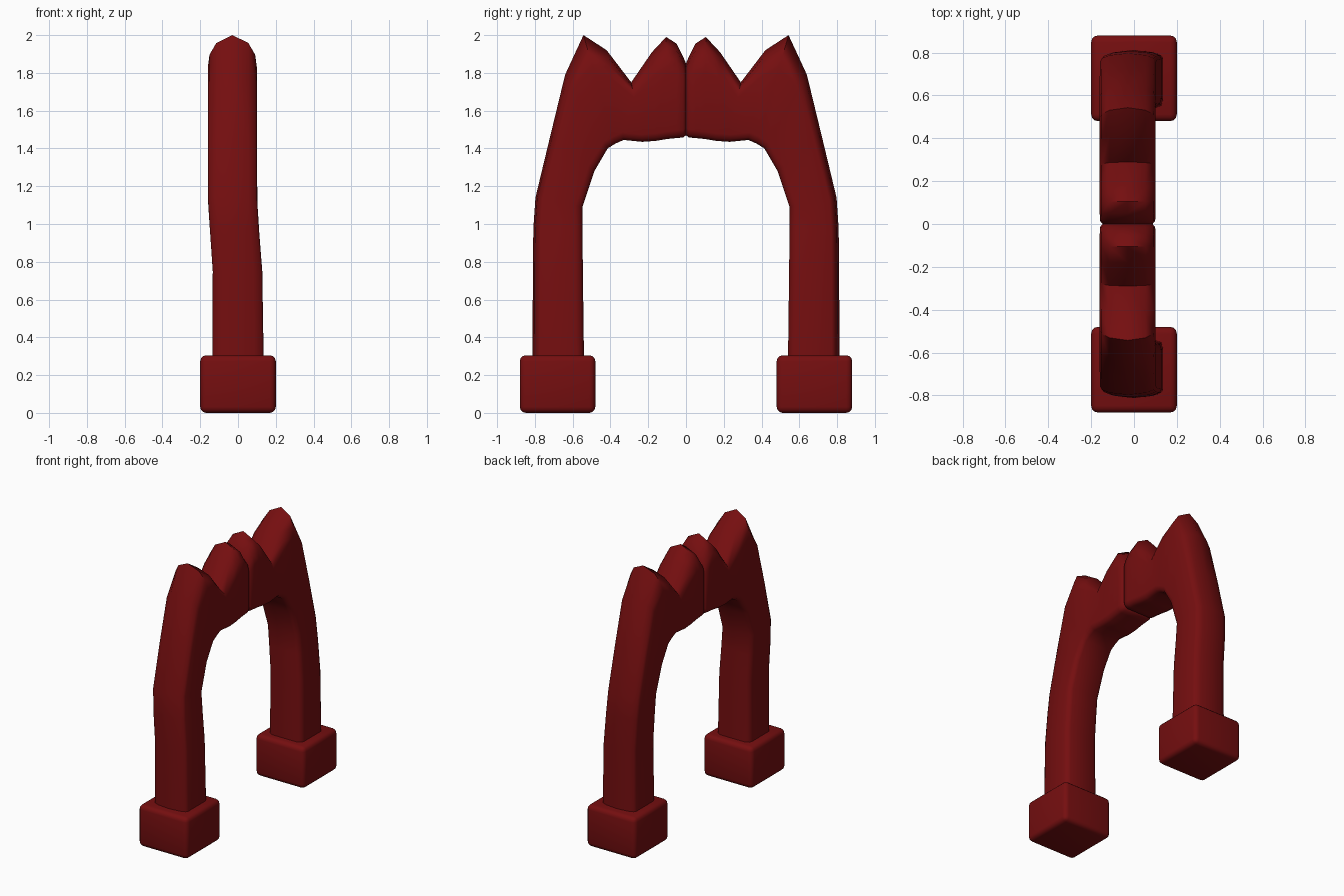
import bpy, bmesh, math
from mathutils import Vector

if "Cube" in bpy.data.objects:
    bpy.data.objects.remove(bpy.data.objects["Cube"])

red = bpy.data.materials.new("dark_red")
red.diffuse_color = (0.178, 0.0045, 0.005, 1)
red.use_nodes = True
red.node_tree.nodes["Principled BSDF"].inputs["Base Color"].default_value = red.diffuse_color

# Arch half stations: outer y, z, inner y, z, crown drop at the sides, half width
STATIONS = [
    (0.812, 0.28, 0.540, 0.28, 0.04, 0.136),
    (0.811, 0.75, 0.546, 0.75, 0.04, 0.131),
    (0.808, 0.98, 0.548, 0.95, 0.04, 0.130),
    (0.797, 1.14, 0.548, 1.09, 0.04, 0.130),
    (0.720, 1.46, 0.485, 1.28, 0.05, 0.130),
    (0.640, 1.79, 0.415, 1.40, 0.09, 0.130),
    (0.543, 2.00, 0.375, 1.425, 0.18, 0.130),
    (0.420, 1.92, 0.330, 1.445, 0.15, 0.130),
    (0.290, 1.75, 0.230, 1.435, 0.08, 0.130),
    (0.180, 1.91, 0.160, 1.44, 0.14, 0.130),
    (0.105, 1.99, 0.100, 1.45, 0.18, 0.130),
    (0.050, 1.955, 0.050, 1.455, 0.16, 0.130),
    (0.015, 1.885, 0.015, 1.458, 0.11, 0.129),
    (0.000, 1.850, 0.000, 1.470, 0.10, 0.117),
]


def lean(z):
    # The arch steps sideways between the legs and the crown
    t = min(max((z - 0.65) / 0.55, 0), 1)
    return -0.03 * t * t * (3 - 2 * t)


def section(st, side):
    oy, oz, iy, iz, drop, w = st
    outer, inner = Vector((oy, oz)), Vector((iy, iz))
    direction = (outer - inner).normalized()
    crown = [(1, 1), (0.93, 0.6), (0.65, 0.24), (0, 0)]
    crown += [(-u, d) for u, d in crown[-2::-1]]
    base = [(-1, 0.04), (-0.94, 0.014), (-0.75, 0), (0.75, 0), (0.94, 0.014), (1, 0.04)]
    points = [(u, outer - direction * d * drop) for u, d in crown]
    points += [(u, inner + direction * d) for u, d in base]
    return [(u * w + lean(p.y), p.x * side, p.y) for u, p in points]


def finish(name, bm):
    bmesh.ops.recalc_face_normals(bm, faces=bm.faces[:])
    mesh = bpy.data.meshes.new(name)
    bm.to_mesh(mesh)
    bm.free()
    mesh.materials.append(red)
    ob = bpy.data.objects.new(name, mesh)
    bpy.context.collection.objects.link(ob)
    bpy.ops.object.select_all(action='DESELECT')
    ob.select_set(True)
    bpy.context.view_layer.objects.active = ob
    bpy.ops.object.shade_smooth_by_angle(angle=math.radians(55))
    return ob


def arch_half(name, side):
    bm = bmesh.new()
    rings = [[bm.verts.new(p) for p in section(st, side)] for st in STATIONS]
    n = len(rings[0])
    for a, b in zip(rings, rings[1:]):
        for i in range(n):
            j = (i + 1) % n
            bm.faces.new((a[i], a[j], b[j], b[i]))
    bm.faces.new(rings[0])
    bm.faces.new(rings[-1])
    finish(name, bm)


def foot(name, side):
    bm = bmesh.new()
    bmesh.ops.create_cube(bm, size=1)
    for v in bm.verts:
        v.co = (v.co.x * 0.4, v.co.y * 0.4 + 0.68 * side, (v.co.z + 0.5) * 0.305)
    bmesh.ops.bevel(bm, geom=bm.edges[:], offset=0.032, segments=3,
                    profile=0.5, affect='EDGES')
    finish(name, bm)


for label, side in (("back", 1), ("front", -1)):
    arch_half(label + "_arch_half", side)
    foot(label + "_foot_block", side)
